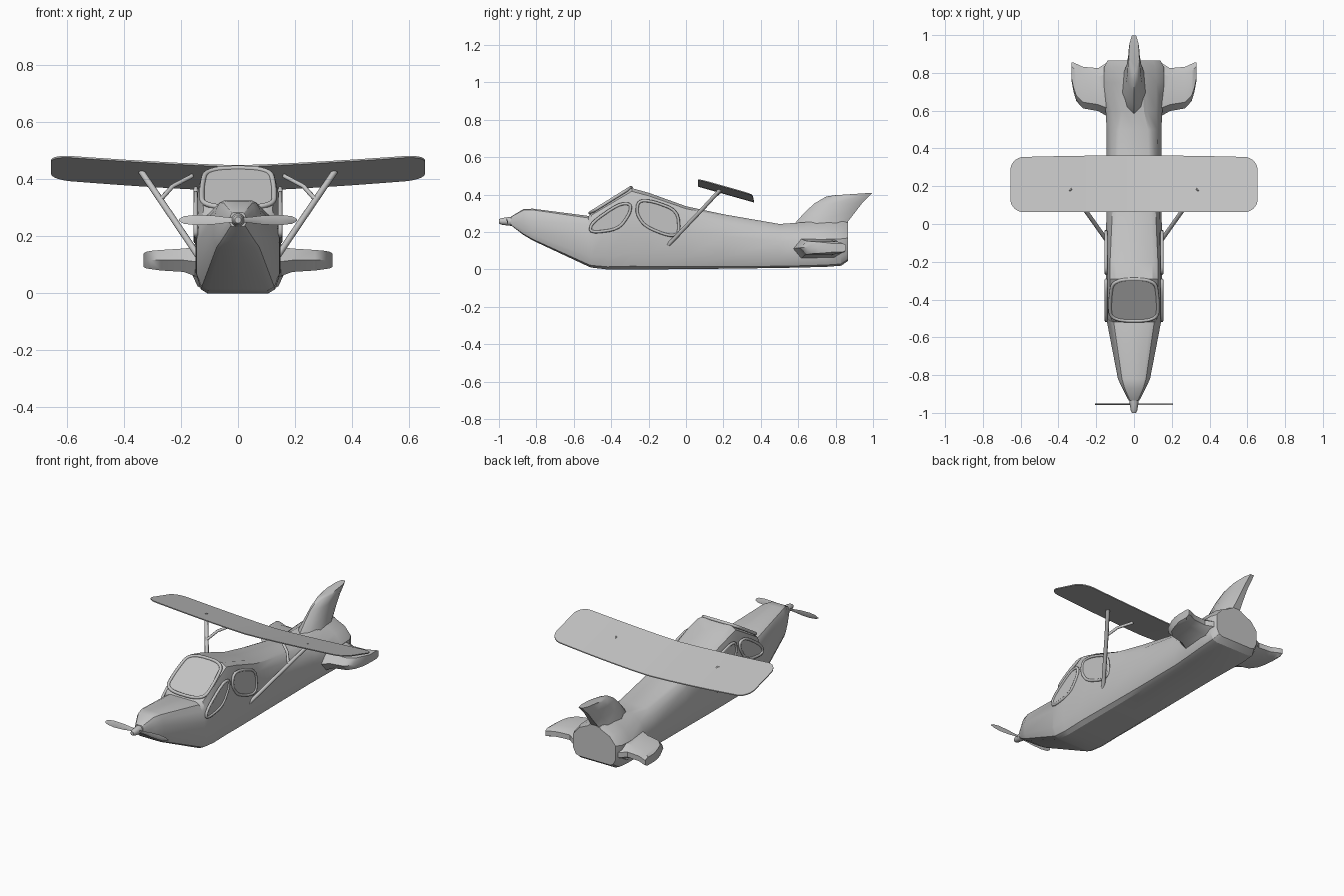
import bpy, bmesh, math
from mathutils import Vector

if "Cube" in bpy.data.objects:
    bpy.data.objects.remove(bpy.data.objects["Cube"])

grey = bpy.data.materials.new("light grey")
grey.diffuse_color = (0.55, 0.55, 0.55, 1)
grey.use_nodes = True
grey.node_tree.nodes["Principled BSDF"].inputs["Base Color"].default_value = grey.diffuse_color


def finish(ob, angle=30):
    ob.data.materials.clear()
    ob.data.materials.append(grey)
    bpy.ops.object.select_all(action='DESELECT')
    ob.select_set(True)
    bpy.context.view_layer.objects.active = ob
    bpy.ops.object.shade_smooth_by_angle(angle=math.radians(angle))
    return ob


def loft(name, rings, angle=30):
    """Skin a list of equal-length closed rings and cap both ends."""
    bm = bmesh.new()
    vs = [[bm.verts.new(p) for p in r] for r in rings]
    n = len(rings[0])
    for a, b in zip(vs, vs[1:]):
        for i in range(n):
            bm.faces.new((a[i], a[(i + 1) % n], b[(i + 1) % n], b[i]))
    bm.faces.new(vs[0])
    bm.faces.new(vs[-1])
    bmesh.ops.recalc_face_normals(bm, faces=bm.faces)
    me = bpy.data.meshes.new(name)
    bm.to_mesh(me)
    bm.free()
    ob = bpy.data.objects.new(name, me)
    bpy.context.collection.objects.link(ob)
    return finish(ob, angle)


def round_loop(pts, times=2):
    """Corner-cutting to round a closed outline."""
    pts = [Vector(p) for p in pts]
    for _ in range(times):
        pts = [q for a, b in zip(pts, pts[1:] + pts[:1])
               for q in (a.lerp(b, .22), a.lerp(b, .78))]
    return pts


def tube(name, pts, r, closed=False):
    cu = bpy.data.curves.new(name, 'CURVE')
    cu.dimensions = '3D'
    cu.bevel_depth = r
    cu.bevel_resolution = 2
    cu.use_fill_caps = True
    sp = cu.splines.new('POLY')
    sp.points.add(len(pts) - 1)
    for p, c in zip(sp.points, pts):
        p.co = (*c, 1)
    sp.use_cyclic_u = closed
    ob = bpy.data.objects.new(name, cu)
    bpy.context.collection.objects.link(ob)
    bpy.ops.object.select_all(action='DESELECT')
    ob.select_set(True)
    bpy.context.view_layer.objects.active = ob
    bpy.ops.object.convert(target='MESH')
    return finish(bpy.context.view_layer.objects.active, 50)


# Fuselage: y, half width, bottom, top, top-width factor
def hull_ring(y, w, zb, zt, tf):
    h = zt - zb
    sf = 1 - (1 - tf) * .4
    half = [(.72, 0), (.88, .04), (1, .2), (1, .6), (sf, .83), (tf, .96), (tf * .78, 1)]
    right = [(w * a, y, zb + h * b) for a, b in half]
    return ([(0, y, zb)] + right + [(0, y, zt)]
            + [(-x, yy, z) for x, yy, z in reversed(right)])


hull = [(-.935, .028, .235, .283, .75), (-.87, .062, .185, .322, .8),
        (-.82, .085, .155, .325, .75), (-.52, .143, .015, .286, .75),
        (-.505, .145, .01, .302, .83), (-.42, .148, 0, .355, .85),
        (-.29, .149, 0, .435, .85), (-.2, .149, 0, .41, .85),
        (0, .147, .002, .338, .8), (.2, .145, .004, .295, .75),
        (.5, .145, .008, .243, .65), (.6, .15, .01, .25, .45),
        (.75, .16, .014, .26, .35), (.83, .158, .02, .26, .3),
        (.865, .14, .045, .25, .3)]
loft("fuselage", [hull_ring(*s) for s in hull], 28)

# Windscreen plate and frame on the sloped front of the cabin
lo, hi = Vector((0, -.512, .300)), Vector((0, -.292, .437))
normal = Vector((0, -.137, .22)).normalized()
outline = round_loop([Vector((x, 0, 0)) + lo.lerp(hi, t)
                      for x, t in ((-.125, 0), (.125, 0), (.128, .5), (.112, 1),
                                   (-.112, 1), (-.128, .5))], 3)
loft("windscreen", [[p - normal * .004 for p in outline],
                    [p + normal * .003 for p in outline]])
tube("windscreen_frame", [p + normal * .002 for p in outline], .009, True)

# Side windows with raised frames
front_win = [(-.515, .195), (-.505, .25), (-.36, .35), (-.295, .352), (-.30, .30),
             (-.36, .215)]
rear_win = [(-.265, .30), (-.255, .368), (-.18, .366), (-.045, .315), (-.035, .19),
            (-.09, .178), (-.22, .23)]
for s, side in ((1, "right"), (-1, "left")):
    for kind, win in (("front", front_win), ("rear", rear_win)):
        o = round_loop([(s * .148, y, z) for y, z in win])
        loft(f"{side}_{kind}_window", [[p - Vector((s * .008, 0, 0)) for p in o],
                                       [p + Vector((s * .001, 0, 0)) for p in o]])
        tube(f"{side}_{kind}_window_frame", o, .008, True)

# Wing: thin tilted sheet with upswept, rounded tips
xs, r = [], .07
for i in range(9):
    xs.append(.655 - r + r * math.sin(math.pi / 2 * (1 - i / 8)))
xs += [.5, .4, .3, .2, .1]
xs = [-x for x in xs] + [0] + xs[::-1]


def wing_ring(x):
    ax = abs(x)
    d = max(0, ax - (.655 - r)) / r
    cut = r * (1 - math.sqrt(max(0, 1 - min(d, .999) ** 2)))
    lift = .037 * (ax / .65) ** 1.3
    y0, y1 = .063 + cut, .363 - .01 * (ax / .65) ** 2 - cut

    def z(y):
        return .449 + lift - (y - .063) * .283
    return [(x, y0, z(y0)), (x, y1, z(y1)), (x, y1, z(y1) - .006), (x, y0, z(y0) - .006)]


loft("wing", [wing_ring(x) for x in xs], 30)

# Wing struts and tailplanes
tail = [(.10, .56, .865, .05, .165), (.15, .575, .85, .06, .162), (.19, .598, .825, .075, .157),
        (.27, .612, .832, .08, .152), (.305, .65, .848, .085, .149),
        (.32, .70, .855, .087, .146), (.331, .76, .856, .092, .14)]
for s, side in ((1, "right"), (-1, "left")):
    tube(f"{side}_strut", [(s * .135, -.10, .125), (s * .27, .09, .325),
                           (s * .34, .185, .428)], .011)
    tube(f"{side}_strut_branch", [(s * .27, .09, .33), (s * .23, .135, .375),
                                  (s * .16, .18, .412)], .008)
    rings = []
    for x, y0, y1, z0, z1 in tail:
        c, m = y1 - y0, (z0 + z1) / 2
        rings.append([(s * x, y0, m), (s * x, y0 + .15 * c, z1), (s * x, y1 - .2 * c, z1),
                      (s * x, y1, m + .015), (s * x, y1, m - .015),
                      (s * x, y1 - .2 * c, z0), (s * x, y0 + .15 * c, z0)])
    loft(f"{side}_tailplane", rings, 30)

# Tail fin: z-wise sections of front y, rear y, half thickness
fin = [(.57, .865, .22, .225, .065), (.585, .865, .25, .255, .06), (.63, .90, .30, .30, .045),
       (.685, .94, .352, .352, .036), (.75, .98, .39, .392, .032), (.80, .997, .397, .41, .028)]
rings = []
for y0, y1, z0, z1, t in fin:
    sec = []
    for u, k in ((0, 0), (.12, .6), (.4, 1), (.8, .85), (1, .4)):
        sec.append((k * t, y0 + (y1 - y0) * u, z0 + (z1 - z0) * u))
    rings.append(sec + [(-x, y, z) for x, y, z in reversed(sec[1:])])
loft("tail_fin", rings, 35)

# Spinner hub
loft("spinner", [[(rr * math.cos(a * math.pi / 6), y, .257 + rr * math.sin(a * math.pi / 6))
                  for a in range(12)]
                 for y, rr in ((-1, .011), (-.985, .018), (-.955, .022), (-.915, .026))], 40)

# Propeller blades
for s, side in ((1, "right"), (-1, "left")):
    rings = []
    for x, w in ((.005, .008), (.04, .01), (.09, .016), (.15, .018), (.19, .013), (.206, .004)):
        tw = .004 * s
        rings.append([(s * x, -.955 - tw, .257 + w), (s * x, -.952, .257),
                      (s * x, -.955 + tw, .257 - w), (s * x, -.958, .257)])
    loft(f"{side}_propeller_blade", rings, 40)
